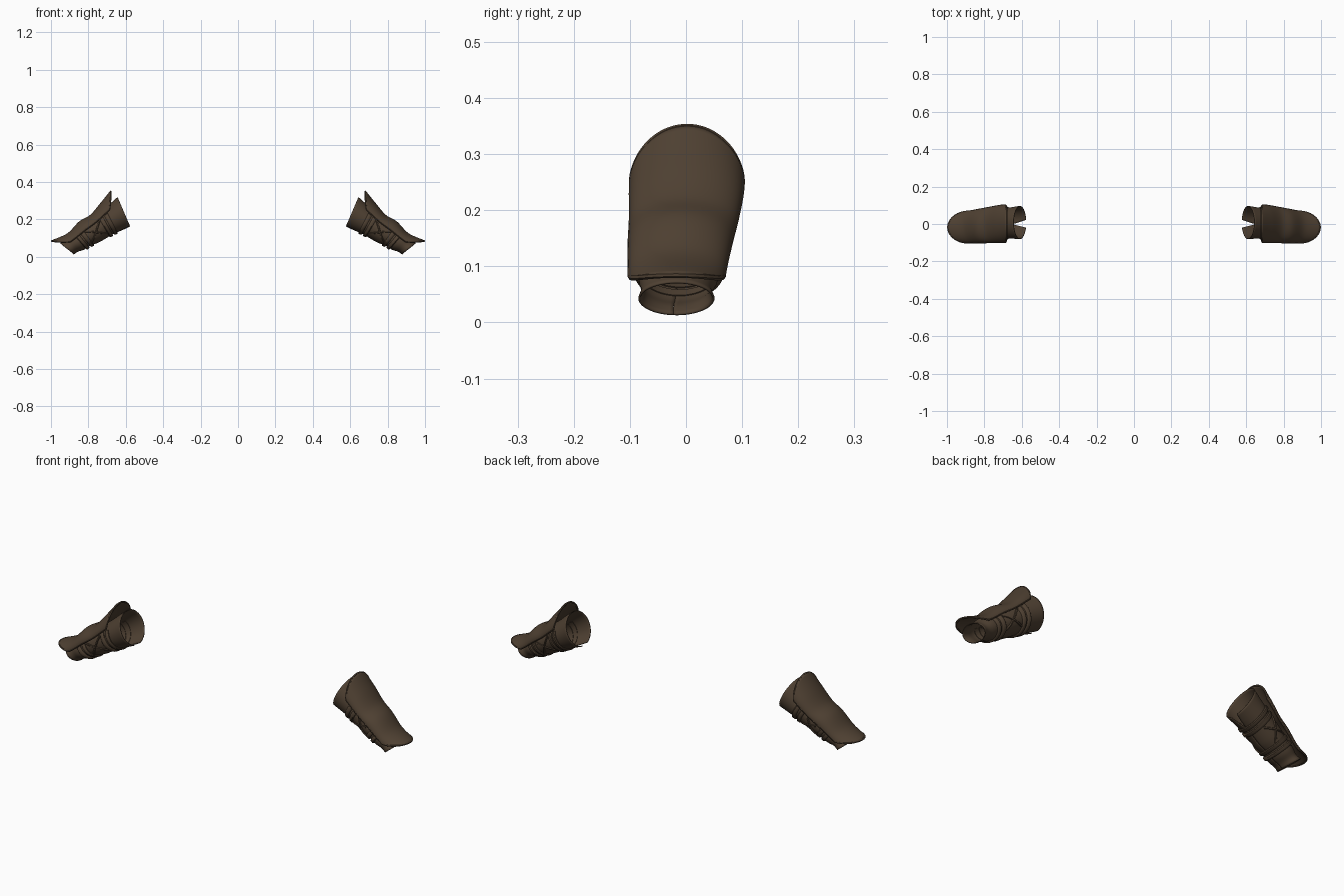
import bpy, bmesh, math
from mathutils import Vector

if "Cube" in bpy.data.objects:
    bpy.data.objects.remove(bpy.data.objects["Cube"])

leather = bpy.data.materials.new("dark_brown_leather")
leather.diffuse_color = (0.078, 0.052, 0.032, 1)
leather.use_nodes = True
leather.node_tree.nodes["Principled BSDF"].inputs["Base Color"].default_value = leather.diffuse_color

TILT = math.radians(33)
C, S = math.cos(TILT), math.sin(TILT)


def P(u, v, n):
    """Bracer space (along arm, sideways, outward) to world space."""
    return Vector((0.61 + C * u + S * n, v, 0.24 - S * u + C * n))


def lerp(table, u):
    """Smooth interpolation through rows of (u, values...)."""
    if u <= table[0][0]:
        return table[0][1:]
    for i in range(len(table) - 1):
        a, b = table[i], table[i + 1]
        if u <= b[0]:
            t = (u - a[0]) / (b[0] - a[0])
            p = table[max(i - 1, 0)]
            q = table[min(i + 2, len(table) - 1)]
            out = []
            for k in range(1, len(a)):
                ma = (b[k] - p[k]) / (b[0] - p[0]) * (b[0] - a[0])
                mb = (q[k] - a[k]) / (q[0] - a[0]) * (b[0] - a[0])
                out.append((2*t**3 - 3*t*t + 1) * a[k] + (t**3 - 2*t*t + t) * ma
                           + (3*t*t - 2*t**3) * b[k] + (t**3 - t*t) * mb)
            return out
    return table[-1][1:]


def grid_object(name, rows, close_rows=False, thickness=0.0):
    """Skin a grid of points, then mirror to the other arm."""
    bm = bmesh.new()
    vs = [[bm.verts.new(p) for p in r] for r in rows]
    m = len(rows[0])
    for i in range(len(rows) - 1):
        for j in range(m if close_rows else m - 1):
            k = (j + 1) % m
            bm.faces.new((vs[i][j], vs[i][k], vs[i + 1][k], vs[i + 1][j]))
    if close_rows:
        bm.faces.new(vs[0])
        bm.faces.new(vs[-1])
    bmesh.ops.recalc_face_normals(bm, faces=bm.faces)
    me = bpy.data.meshes.new(name)
    bm.to_mesh(me)
    bm.free()
    me.materials.append(leather)
    ob = bpy.data.objects.new(name, me)
    bpy.context.collection.objects.link(ob)
    bpy.context.view_layer.objects.active = ob
    ob.select_set(True)
    bpy.ops.object.shade_smooth_by_angle(angle=math.radians(45))
    ob.select_set(False)
    if thickness:
        s = ob.modifiers.new("thickness", 'SOLIDIFY')
        s.thickness = thickness
        s.offset = 0
    mir = ob.modifiers.new("other_arm", 'MIRROR')
    mir.use_mirror_merge = False
    return ob


# Sleeve radii: u, outward radius, sideways radius, sideways centre
SLEEVE = [(0, .083, .087, .008), (.05, .075, .082, .006), (.10, .067, .078, .004),
          (.20, .062, .075, -.006), (.25, .053, .070, -.010), (.30, .051, .068, -.014),
          (.335, .042, .061, -.017), (.362, .043, .066, -.017)]


def on_sleeve(u, a, lift=0.0):
    rn, rv, cv = lerp(SLEEVE, u)
    sn = math.sin(a)
    skew = sn * (-.014 + .028 * u / .362)        # the cut ends lean outward
    return P(u + skew, cv + (rv + lift) * math.cos(a), (rn + lift) * sn)


# Sleeve, with a V slit in the seam under the elbow end
rows = []
for i in range(37):
    u = .362 * i / 36
    gap = math.radians(14) * max(0, 1 - u / .085) + .002
    a0 = -math.pi / 2 - .08
    rows.append([on_sleeve(u, a0 + gap + (2 * math.pi - 2 * gap) * j / 56) for j in range(57)])
grid_object("sleeve", rows, thickness=.004)


def strap(name, path, width, lift):
    """Raised strap over the sleeve; path gives (u, angle) for t in 0..1."""
    prof = [(-.5, -.004), (-.5, .6 * lift), (-.3, lift), (.3, lift), (.5, .6 * lift), (.5, -.004)]
    rows = []
    for i in range(41):
        u, a = path(i / 40)
        rows.append([on_sleeve(u + w * width, a, h) for w, h in prof])
    grid_object(name, rows, close_rows=True)


# Strap pairs running under the arm from plate edge to plate edge
for k, u0 in enumerate((.092, .122, .245, .275)):
    strap("strap_%d" % (k + 1),
          lambda t, u0=u0: (u0, math.radians(-212 + 244 * t)), .021, .010)

# Crossed laces between the straps, on each side
for side, (a0, a1) in {"back": (-45, 28), "front": (-135, -208)}.items():
    for k, (ua, ub) in enumerate(((.135, .235), (.235, .135))):
        strap("lace_%s_%d" % (side, k + 1),
              lambda t, ua=ua, ub=ub, a0=a0, a1=a1:
              (ua + (ub - ua) * t, math.radians(a0 + (a1 - a0) * t)), .014, .006 + .002 * k)

# Guard plate: u, ridge height, edge height, half width, sideways centre
PLATE = [(0, .130, .060, .098, .002), (.08, .104, .048, .098, .001), (.16, .081, .036, .093, -.004),
         (.226, .084, .032, .089, -.010), (.314, .065, .024, .083, -.016), (.407, .079, .024, .080, -.018)]


def on_plate(t, b):
    r = 1 - math.cos(b)
    u = .060 * r + t * (.407 - .140 * r)
    top, edge, w, cv = lerp(PLATE, u)
    # the wrist end flares out and keeps the lip level
    return P(u, cv + w * math.sin(b), edge + (top - edge) * math.cos(b))


rows = [[on_plate(i / 40, math.radians(-90 + 180 * j / 40)) for j in range(41)] for i in range(41)]
grid_object("guard_plate", rows, thickness=.008)

# Thin rolled rim around the plate edge
loop = [(i / 40, -90) for i in range(40)] + [(1, -90 + 4.5 * i) for i in range(40)]
loop += [(1 - i / 40, 90) for i in range(40)] + [(0, 90 - 4.5 * i) for i in range(40)]
pts = [on_plate(t, math.radians(b)) for t, b in loop]
rows = []
for i in range(len(pts) + 1):
    p = pts[i % len(pts)]
    d = (pts[(i + 1) % len(pts)] - pts[i - 1 if i < len(pts) else len(pts) - 1]).normalized()
    x = d.cross(Vector((S, 0, C))).normalized()
    y = d.cross(x)
    rows.append([p + .005 * (math.cos(k * math.pi / 3) * x + math.sin(k * math.pi / 3) * y)
                 for k in range(6)])
grid_object("plate_rim", rows, close_rows=True)
